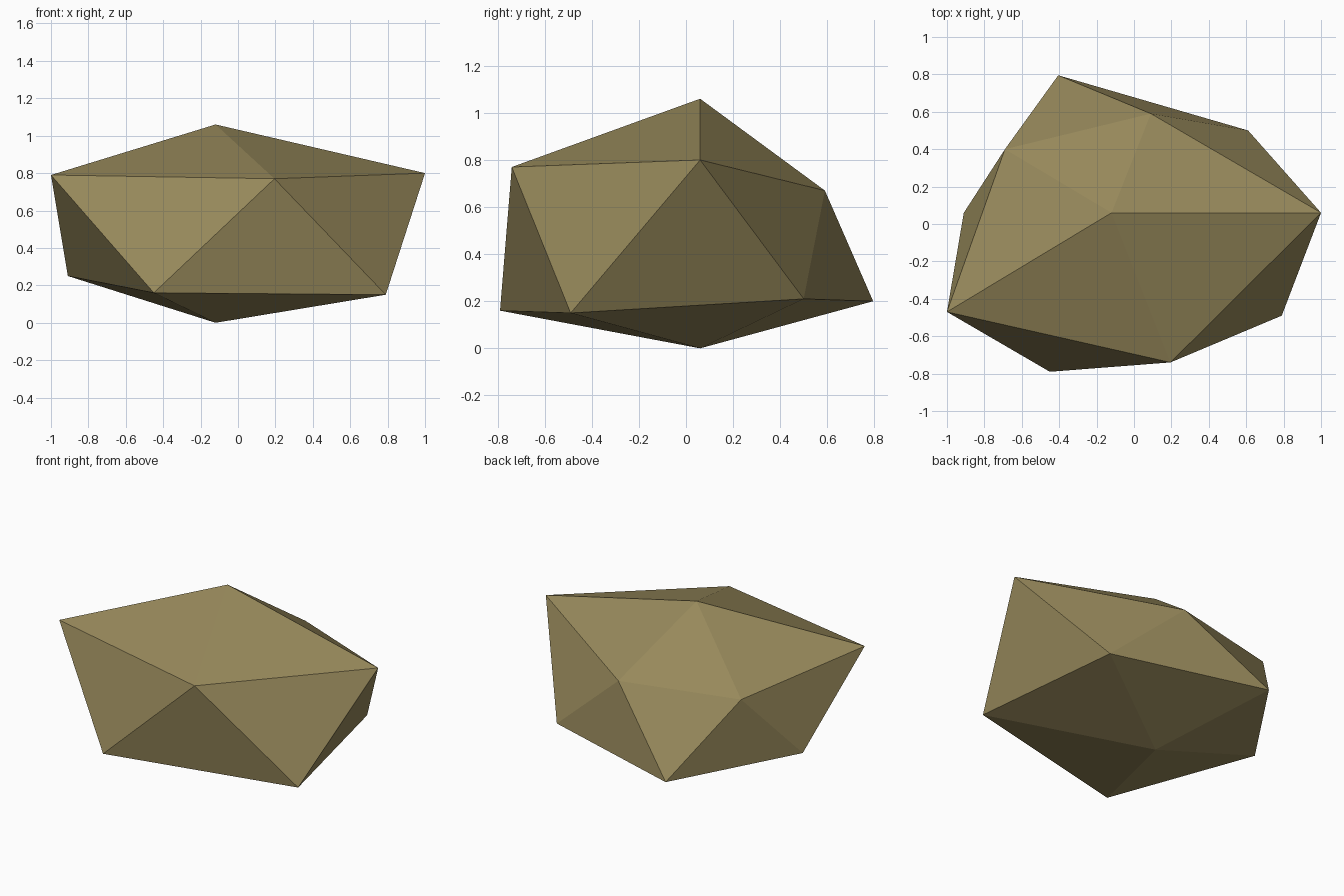
import bpy
import bmesh

default = bpy.data.objects.get("Cube")
if default:
    bpy.data.objects.remove(default, do_unlink=True)

# Stone colour
stone = bpy.data.materials.new("olive_stone")
stone.use_nodes = True
colour = (0.31, 0.25, 0.105, 1)
stone.diffuse_color = colour
bsdf = stone.node_tree.nodes["Principled BSDF"]
bsdf.inputs["Base Color"].default_value = colour
bsdf.inputs["Roughness"].default_value = 0.9

# Rock: two uneven five-point rings, staggered, capped by a peak and a foot
upper_ring = [(1.0, 0.06, 0.80), (0.09, 0.59, 0.67), (-0.69, 0.40, 0.68),
              (-1.0, -0.47, 0.79), (0.195, -0.74, 0.77)]
lower_ring = [(0.61, 0.50, 0.21), (-0.405, 0.795, 0.20), (-0.91, 0.06, 0.25),
              (-0.45, -0.79, 0.16), (0.79, -0.49, 0.15)]

bm = bmesh.new()
peak = bm.verts.new((-0.12, 0.06, 1.06))
foot = bm.verts.new((-0.12, 0.06, 0))
upper = [bm.verts.new(p) for p in upper_ring]
lower = [bm.verts.new(p) for p in lower_ring]

count = len(upper)
for i in range(count):
    j = (i + 1) % count
    bm.faces.new((peak, upper[i], upper[j]))
    bm.faces.new((upper[i], lower[i], upper[j]))
    bm.faces.new((lower[i], lower[j], upper[j]))
    bm.faces.new((foot, lower[j], lower[i]))
bmesh.ops.recalc_face_normals(bm, faces=bm.faces)

mesh = bpy.data.meshes.new("rock")
bm.to_mesh(mesh)
bm.free()
mesh.materials.append(stone)
rock = bpy.data.objects.new("rock", mesh)
bpy.context.collection.objects.link(rock)
